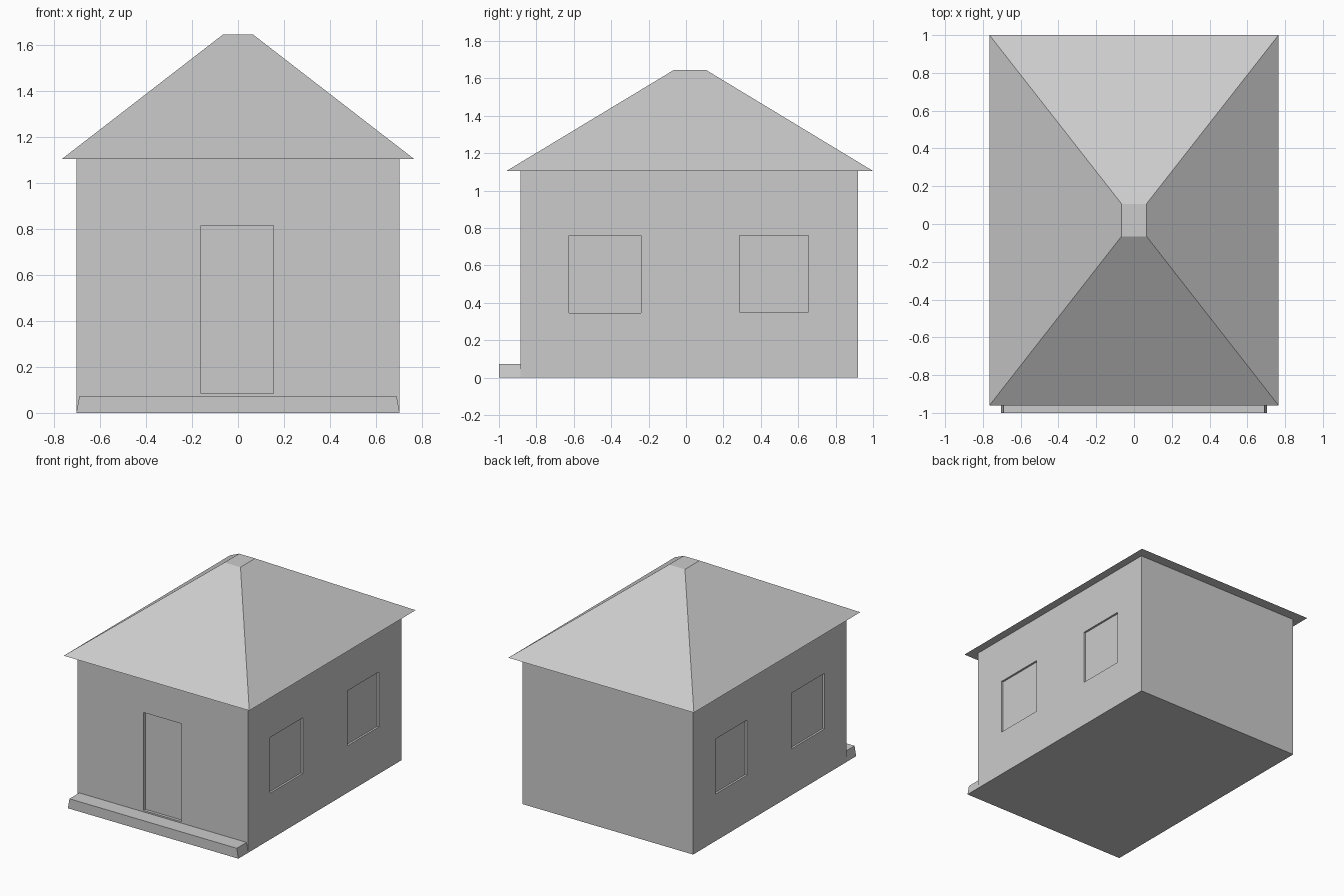
import bpy, bmesh

if "Cube" in bpy.data.objects:
    bpy.data.objects.remove(bpy.data.objects["Cube"])


def loft(name, rings, cap_start=True, cap_end=True):
    """Skin a stack of rectangles (x0, x1, y0, y1, z), bottom to top."""
    bm = bmesh.new()
    loops = []
    for x0, x1, y0, y1, z in rings:
        corners = ((x0, y0), (x1, y0), (x1, y1), (x0, y1))
        loops.append([bm.verts.new((x, y, z)) for x, y in corners])
    for low, high in zip(loops, loops[1:]):
        for i in range(4):
            j = (i + 1) % 4
            bm.faces.new((low[i], low[j], high[j], high[i]))
    if cap_start:
        bm.faces.new(loops[0][::-1])
    if cap_end:
        bm.faces.new(loops[-1])
    mesh = bpy.data.meshes.new(name)
    bm.to_mesh(mesh)
    bm.free()
    obj = bpy.data.objects.new(name, mesh)
    bpy.context.collection.objects.link(obj)
    return obj


def recess(target, name, x0, x1, y0, y1, z0, z1):
    """Cut a box-shaped recess out of the target."""
    cutter = loft(name, [(x0, x1, y0, y1, z0), (x0, x1, y0, y1, z1)])
    cutter.hide_render = True
    mod = target.modifiers.new(name, 'BOOLEAN')
    mod.operation = 'DIFFERENCE'
    mod.solver = 'EXACT'
    mod.object = cutter
    bpy.context.view_layer.objects.active = target
    bpy.ops.object.modifier_apply(modifier=name)
    bpy.data.objects.remove(cutter)


W, FRONT, BACK, EAVE = 0.703, -0.885, 0.92, 1.105

# Walls
walls = loft("walls", [(-W, W, FRONT, BACK, 0), (-W, W, FRONT, BACK, EAVE)])

# Door recess
recess(walls, "door", -0.16, 0.155, FRONT - 0.1, FRONT + 0.022, 0.085, 0.815)

# Two window recesses on each side
for y0, y1, z0 in ((-0.625, -0.24, 0.345), (0.285, 0.655, 0.35)):
    for side in (-1, 1):
        x0, x1 = sorted((side * (W - 0.015), side * (W + 0.1)))
        recess(walls, "window", x0, x1, y0, y1, z0, 0.76)

# Open the wall top, which is hidden under the roof
bm = bmesh.new()
bm.from_mesh(walls.data)
top = [f for f in bm.faces if all(v.co.z > EAVE - 0.001 for v in f.verts)]
bmesh.ops.delete(bm, geom=top, context='FACES')
bm.to_mesh(walls.data)
bm.free()

# Hipped roof with flat eave soffit and small flat top
loft("roof", [(-W, W, FRONT, BACK, EAVE),
              (-0.765, 0.765, -0.96, 1.0, EAVE),
              (-0.066, 0.066, -0.065, 0.107, 1.645)], cap_start=False)

# Front step with slightly sloped ends
loft("front_step", [(-W, W, -1.0, FRONT, 0), (-0.69, 0.69, -1.0, FRONT, 0.074)])
